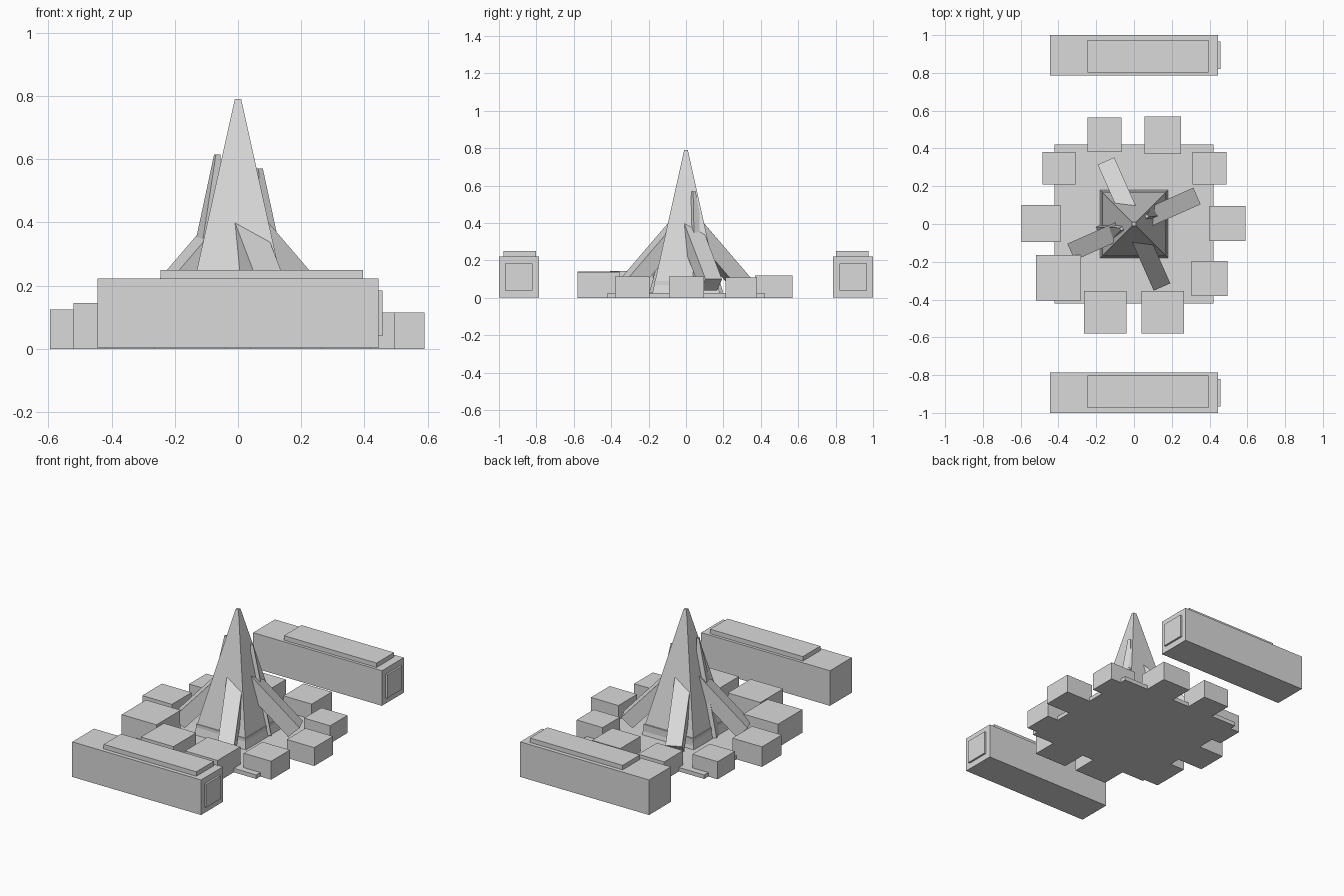
import bpy, bmesh, math
from mathutils import Vector

if "Cube" in bpy.data.objects:
    bpy.data.objects.remove(bpy.data.objects["Cube"])

grey = bpy.data.materials.new("light_grey")
grey.diffuse_color = (0.7, 0.7, 0.7, 1)
grey.use_nodes = True
grey.node_tree.nodes["Principled BSDF"].inputs["Base Color"].default_value = grey.diffuse_color

SIDES = [(0, 1, 2, 3), (4, 5, 6, 7), (0, 1, 5, 4), (1, 2, 6, 5), (2, 3, 7, 6), (3, 0, 4, 7)]


def hexahedron(name, corners):
    """Six-sided solid from a lower and an upper ring of four corners."""
    bm = bmesh.new()
    v = [bm.verts.new(c) for c in corners]
    for f in SIDES:
        bm.faces.new([v[i] for i in f])
    bmesh.ops.recalc_face_normals(bm, faces=bm.faces)
    mesh = bpy.data.meshes.new(name)
    bm.to_mesh(mesh)
    bm.free()
    mesh.materials.append(grey)
    ob = bpy.data.objects.new(name, mesh)
    bpy.context.collection.objects.link(ob)
    return ob


def box(name, x0, x1, y0, y1, z0, z1):
    ring = [(x0, y0), (x1, y0), (x1, y1), (x0, y1)]
    return hexahedron(name, [(x, y, z) for z in (z0, z1) for x, y in ring])


def spike(name, base, base_half, tip, tip_half, angle=0):
    """Tapered square shaft between two centres, turned about z."""
    pts = []
    for c, h in ((base, base_half), (tip, tip_half)):
        for k in range(4):
            a = angle + math.pi / 4 + k * math.pi / 2
            r = h * math.sqrt(2)
            pts.append((c[0] + r * math.cos(a), c[1] + r * math.sin(a), c[2]))
    return hexahedron(name, pts)


# ground slab and plinth
box("base_slab", -0.42, 0.42, -0.42, 0.42, 0, 0.025)
box("plinth", -0.17, 0.17, -0.17, 0.175, 0.025, 0.09)

# ring of blocks: x0, x1, y0, y1, height
blocks = [
    (-0.245, -0.065, 0.38, 0.565, 0.115), (0.055, 0.25, 0.37, 0.57, 0.12),
    (-0.485, -0.31, 0.21, 0.38, 0.11), (0.31, 0.49, 0.21, 0.38, 0.11),
    (-0.595, -0.39, -0.095, 0.10, 0.125), (0.40, 0.59, -0.09, 0.095, 0.115),
    (-0.52, -0.28, -0.405, -0.165, 0.145), (0.305, 0.495, -0.38, -0.195, 0.115),
    (-0.265, -0.04, -0.58, -0.355, 0.14), (0.04, 0.265, -0.58, -0.355, 0.135),
]
for i, (x0, x1, y0, y1, h) in enumerate(blocks):
    box(f"ring_block_{i + 1}", x0, x1, y0, y1, 0, h)

# central spire
spike("central_spire", (0, 0, 0.025), 0.18, (0, 0, 0.79), 0.01)

# smaller spires: angle, tip radius, tip height
for i, (deg, r, h) in enumerate([(201, 0.07, 0.615), (31, 0.079, 0.57),
                                 (300, 0.075, 0.465), (118, 0.07, 0.48)]):
    a = math.radians(deg)
    d = Vector((math.cos(a), math.sin(a), 0))
    spike(f"side_spire_{i + 1}", d * 0.135 + Vector((0, 0, 0.03)), 0.058,
          d * r + Vector((0, 0, h)), 0.008, a)

# leaning buttresses, square cut at both ends
for i in range(4):
    a = math.radians(24 + 90 * i)
    d = Vector((math.cos(a), math.sin(a), 0))
    side = Vector((-d.y, d.x, 0)) * 0.048
    foot = d * 0.365 + Vector((0, 0, 0.10))
    top = d * 0.06 + Vector((0, 0, 0.425))
    axis = (top - foot).normalized()
    inward = side.cross(axis).normalized() * 0.09
    if inward.z > 0:
        inward = -inward
    pts = []
    for p in (foot, top):
        pts += [p - side, p + side, p + side + inward, p - side + inward]
    hexahedron(f"buttress_{i + 1}", pts)

# long halls on both sides, each with a raised roof and an end panel
for name, s in (("front", -1), ("back", 1)):
    def span(a, b):
        return sorted((s * a, s * b))
    box(f"{name}_hall", -0.445, 0.445, *span(0.785, 1.0), 0.003, 0.222)
    box(f"{name}_hall_roof", -0.245, 0.395, *span(0.803, 0.975), 0.215, 0.25)
    box(f"{name}_hall_end_panel", 0.44, 0.457, *span(0.82, 0.967), 0.04, 0.185)
